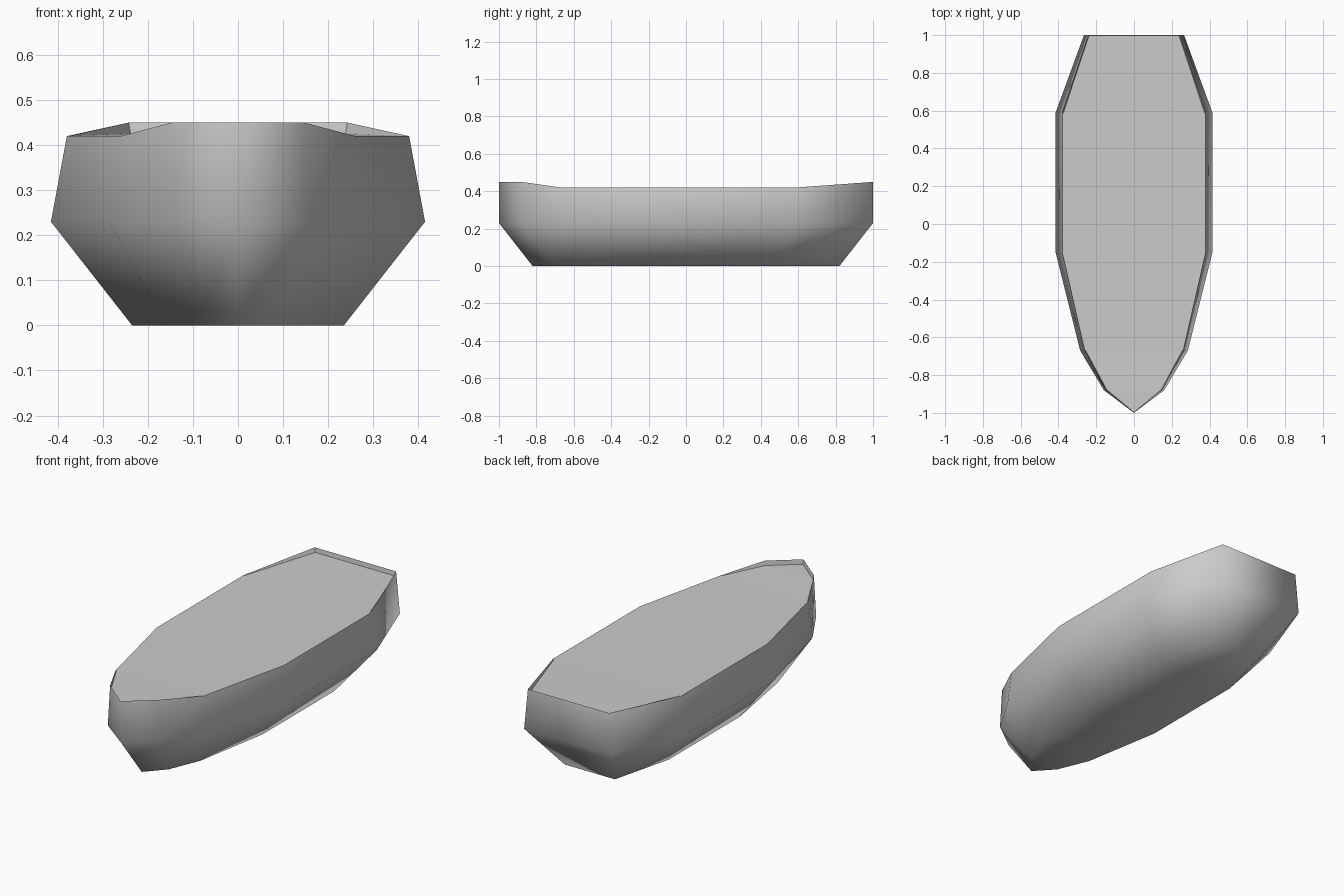
import bpy
import bmesh

cube = bpy.data.objects.get("Cube")
if cube:
    bpy.data.objects.remove(cube, do_unlink=True)


def make_material(name, colour):
    mat = bpy.data.materials.new(name)
    mat.use_nodes = True
    mat.diffuse_color = colour
    mat.node_tree.nodes["Principled BSDF"].inputs["Base Color"].default_value = colour
    return mat


grey = make_material("plain grey", (0.6, 0.6, 0.6, 1))

# Stations from bow to stern: y, half width at the chine, rim height, deck height
STATIONS = [
    (-1.00, 0.000, 0.45, 0.425),
    (-0.88, 0.160, 0.45, 0.425),
    (-0.67, 0.285, 0.42, 0.42),
    (-0.15, 0.415, 0.42, 0.42),
    (0.59, 0.415, 0.42, 0.42),
    (1.00, 0.265, 0.45, 0.425),
]
CHINE_Z = 0.23
RIM_SCALE = 0.915
DECK_SCALE = 0.9
KEEL_SCALE = (0.566, 0.82)


def outline(bm, point):
    """Closed ring: bow, left side to the stern, then back up the right side."""
    left = [point(*s) for s in STATIONS]
    right = [(-x, y, z) for x, y, z in reversed(left[1:])]
    return [bm.verts.new(p) for p in left + right]


def bridge(bm, lower, upper):
    n = len(lower)
    for i in range(n):
        j = (i + 1) % n
        bm.faces.new((lower[i], lower[j], upper[j], upper[i]))


def cap(bm, ring):
    """Fill a ring with strips across the beam."""
    n = len(ring)
    bm.faces.new((ring[0], ring[1], ring[-1]))
    for i in range(1, n // 2):
        bm.faces.new((ring[i], ring[i + 1], ring[n - i - 1], ring[n - i]))


def finish(bm, name):
    bmesh.ops.recalc_face_normals(bm, faces=bm.faces)
    mesh = bpy.data.meshes.new(name)
    bm.to_mesh(mesh)
    bm.free()
    mesh.materials.append(grey)
    obj = bpy.data.objects.new(name, mesh)
    bpy.context.collection.objects.link(obj)
    return obj


# Hull: flat bottom, flared lower sides, inward-leaning topsides,
# low bulwarks at bow and stern, and the recessed deck
bm = bmesh.new()
keel = outline(bm, lambda y, w, r, d: (w * KEEL_SCALE[0], y * KEEL_SCALE[1], 0))
chine = outline(bm, lambda y, w, r, d: (w, y, CHINE_Z))
rim = outline(bm, lambda y, w, r, d: (w * RIM_SCALE, y, r))
deck = outline(bm, lambda y, w, r, d: (w * DECK_SCALE, y * 0.997, d))
cap(bm, keel)
bridge(bm, keel, chine)
bridge(bm, chine, rim)
bridge(bm, rim, deck)
cap(bm, deck)
bm.edges.ensure_lookup_table()

# Smooth over the whole hull, with crisp edges at the rim and deck
crisp = set(rim) | set(deck)
for face in bm.faces:
    face.smooth = True
for edge in bm.edges:
    a, b = edge.verts
    if a in crisp and b in crisp:
        edge.smooth = False
finish(bm, "boat_hull")
